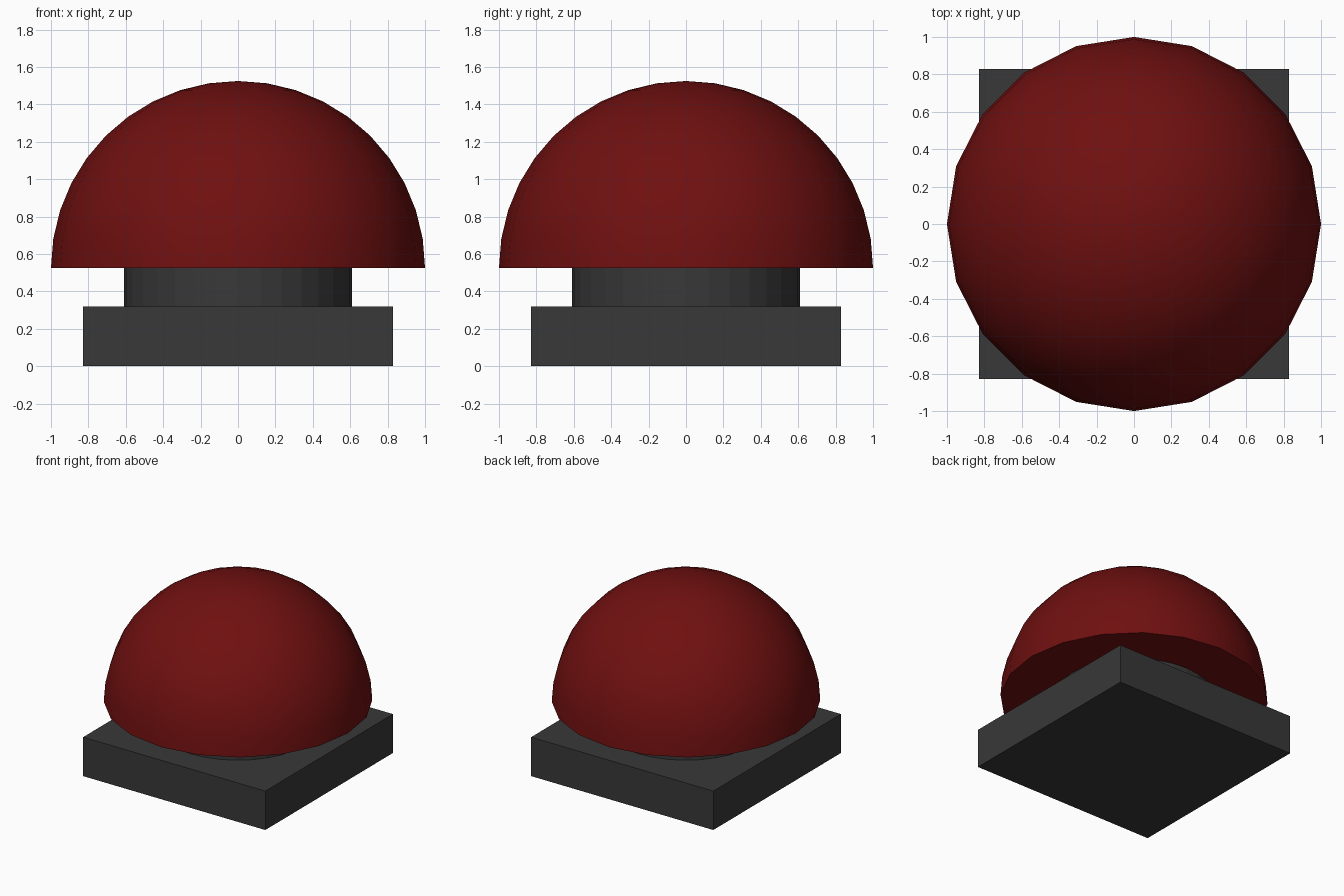
import bpy, bmesh

if "Cube" in bpy.data.objects:
    bpy.data.objects.remove(bpy.data.objects["Cube"])


def paint(obj, name, colour):
    mat = bpy.data.materials.get(name) or bpy.data.materials.new(name)
    mat.diffuse_color = (*colour, 1)
    mat.use_nodes = True
    mat.node_tree.nodes["Principled BSDF"].inputs["Base Color"].default_value = mat.diffuse_color
    obj.data.materials.append(mat)


DARK = (0.04, 0.04, 0.04)
RED = (0.16, 0.005, 0.005)
BASE_W, BASE_H, DOME_Z = 1.656, 0.32, 0.525

# Square base plate
bpy.ops.mesh.primitive_cube_add(size=1, location=(0, 0, BASE_H / 2))
base = bpy.context.object
base.name = "base_plate"
base.scale = (BASE_W, BASE_W, BASE_H)
bpy.ops.object.transform_apply(location=False, scale=True)
paint(base, "dark_grey", DARK)

# Round neck between the base and the dome
bpy.ops.mesh.primitive_cylinder_add(vertices=32, radius=0.61, depth=DOME_Z - BASE_H,
                                    location=(0, 0, (DOME_Z + BASE_H) / 2))
neck = bpy.context.object
neck.name = "neck"
paint(neck, "dark_grey", DARK)

# Dome button: upper half of a sphere, closed with a flat underside
bm = bmesh.new()
bmesh.ops.create_uvsphere(bm, u_segments=20, v_segments=20, radius=1)
bmesh.ops.delete(bm, geom=[v for v in bm.verts if v.co.z < -0.01], context='VERTS')
bmesh.ops.holes_fill(bm, edges=[e for e in bm.edges if e.is_boundary], sides=0)
bmesh.ops.recalc_face_normals(bm, faces=bm.faces)
mesh = bpy.data.meshes.new("dome_button")
bm.to_mesh(mesh)
bm.free()
dome = bpy.data.objects.new("dome_button", mesh)
dome.location.z = DOME_Z
bpy.context.collection.objects.link(dome)
paint(dome, "red", RED)

bpy.ops.object.select_all(action='DESELECT')
dome.select_set(True)
bpy.context.view_layer.objects.active = dome
bpy.ops.object.shade_smooth_by_angle()
